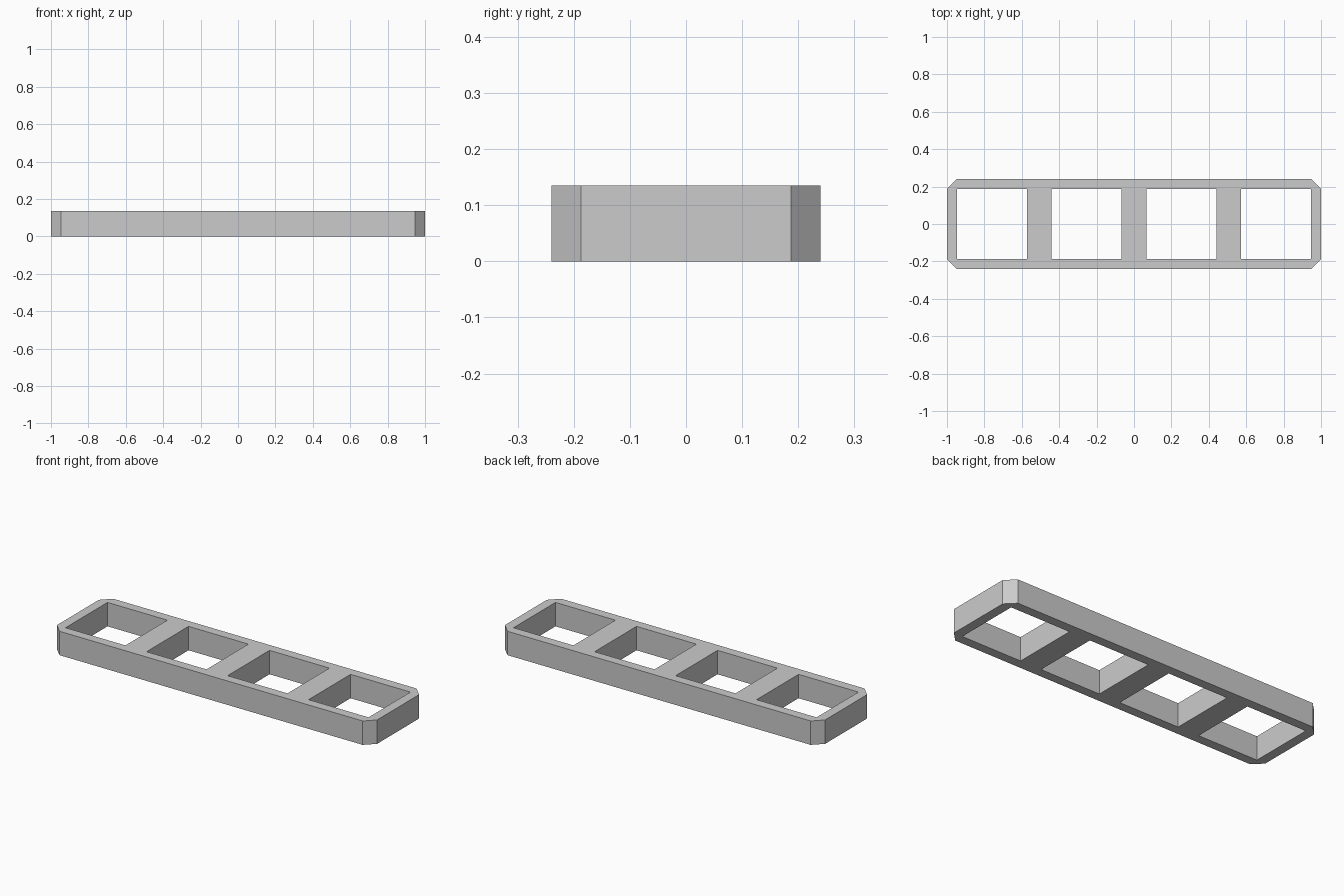
import bpy
import bmesh

cube = bpy.data.objects.get("Cube")
if cube:
    bpy.data.objects.remove(cube, do_unlink=True)

HALF_X, HALF_Y, HEIGHT = 1.0, 0.24, 0.135
CHAMFER = 0.053
HOLE = 0.187          # half side of each square opening
PITCH = 0.506         # spacing between opening centres

grey = bpy.data.materials.new("plain grey")
grey.use_nodes = True
grey.diffuse_color = (0.6, 0.6, 0.6, 1)
grey.node_tree.nodes["Principled BSDF"].inputs["Base Color"].default_value = grey.diffuse_color

bm = bmesh.new()


def add_loop(points):
    """Closed outline of edges at the base."""
    verts = [bm.verts.new((x, y, 0)) for x, y in points]
    return [bm.edges.new((verts[i - 1], verts[i])) for i in range(len(verts))]


# Outer outline with cut corners
cx, cy = HALF_X - CHAMFER, HALF_Y - CHAMFER
edges = add_loop([(cx, -HALF_Y), (HALF_X, -cy), (HALF_X, cy), (cx, HALF_Y),
                  (-cx, HALF_Y), (-HALF_X, cy), (-HALF_X, -cy), (-cx, -HALF_Y)])

# Four square openings
for i in range(4):
    x = (i - 1.5) * PITCH
    edges += add_loop([(x - HOLE, -HOLE), (x + HOLE, -HOLE),
                       (x + HOLE, HOLE), (x - HOLE, HOLE)])

# Fill between the outlines and raise to full height
bmesh.ops.triangle_fill(bm, edges=edges, use_beauty=True, normal=(0, 0, 1))
result = bmesh.ops.extrude_face_region(bm, geom=bm.faces[:], use_keep_orig=True)
top = [v for v in result["geom"] if isinstance(v, bmesh.types.BMVert)]
bmesh.ops.translate(bm, verts=top, vec=(0, 0, HEIGHT))
bmesh.ops.recalc_face_normals(bm, faces=bm.faces[:])

mesh = bpy.data.meshes.new("four_slot_frame")
bm.to_mesh(mesh)
bm.free()
mesh.materials.append(grey)
frame = bpy.data.objects.new("four_slot_frame", mesh)
bpy.context.collection.objects.link(frame)
